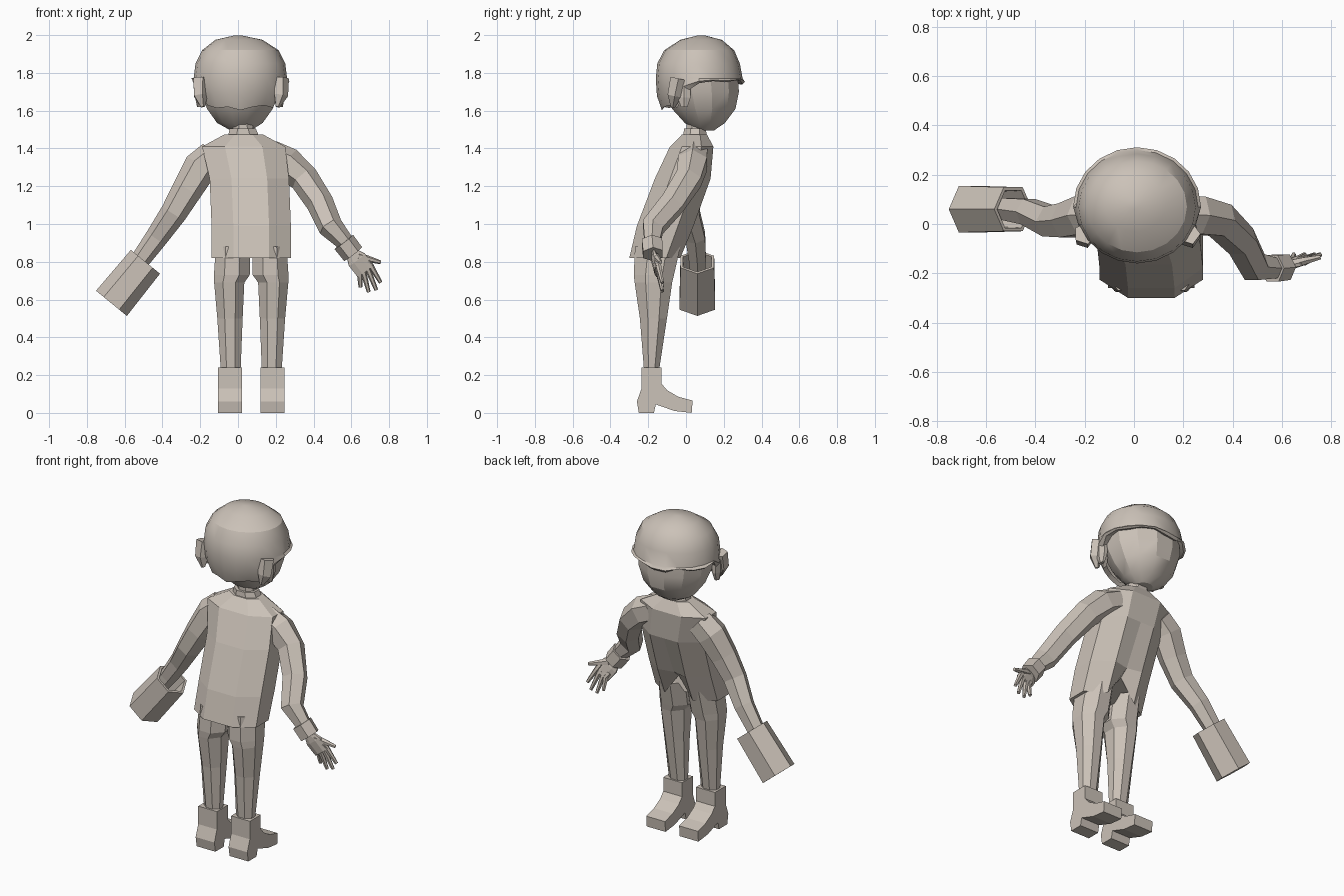
import bpy, bmesh, math, random
from mathutils import Vector

if "Cube" in bpy.data.objects:
    bpy.data.objects.remove(bpy.data.objects["Cube"])

random.seed(3)
clay = bpy.data.materials.new("warm_grey")
clay.diffuse_color = (0.60, 0.54, 0.48, 1)
clay.use_nodes = True
clay.node_tree.nodes["Principled BSDF"].inputs["Base Color"].default_value = clay.diffuse_color


def finish(name, bm, smooth=None):
    bmesh.ops.recalc_face_normals(bm, faces=bm.faces)
    me = bpy.data.meshes.new(name)
    bm.to_mesh(me)
    bm.free()
    me.materials.append(clay)
    ob = bpy.data.objects.new(name, me)
    bpy.context.collection.objects.link(ob)
    if smooth:
        bpy.ops.object.select_all(action='DESELECT')
        ob.select_set(True)
        bpy.context.view_layer.objects.active = ob
        bpy.ops.object.shade_smooth_by_angle(angle=math.radians(smooth))
    return ob


def loft(name, rings, caps=(True, True), smooth=None):
    """Skin a list of equal-length point rings."""
    bm = bmesh.new()
    vs = [[bm.verts.new(p) for p in r] for r in rings]
    n = len(vs[0])
    for a, b in zip(vs, vs[1:]):
        for i in range(n):
            j = (i + 1) % n
            bm.faces.new((a[i], a[j], b[j], b[i]))
    if caps[0]:
        bm.faces.new(vs[0][::-1])
    if caps[1]:
        bm.faces.new(vs[-1])
    return finish(name, bm, smooth)


def circle(n, phase=0.0):
    return [(math.cos(2 * math.pi * i / n + phase),
             math.sin(2 * math.pi * i / n + phase)) for i in range(n)]


def section(shape, z, x0, x1, y0, y1):
    """Fit a unit outline into an x/y range at height z."""
    return [Vector(((x0 + x1) / 2 + u * (x1 - x0) / 2,
                    (y0 + y1) / 2 + v * (y1 - y0) / 2, z)) for u, v in shape]


def tube(name, path, n=6, flat=1.0, phase=0.0):
    """Tube along (x, y, z, radius) points; flat squeezes it front to back."""
    pts = [Vector(p[:3]) for p in path]
    rings = []
    for i, p in enumerate(pts):
        t = (pts[min(i + 1, len(pts) - 1)] - pts[max(i - 1, 0)]).normalized()
        a = t.cross(Vector((0, 1, 0))).normalized()
        b = a.cross(t)
        r = path[i][3]
        rings.append([p + a * (c * r) + b * (s * r * flat)
                      for c, s in circle(n, phase)])
    return loft(name, rings)


# Coat: leaning body with an open notch in the front hem
body = [(-.45, -1), (.45, -1), (1, -.45), (1, .45), (.45, 1),
        (0, 1), (-.45, 1), (-1, .45), (-1, -.45)]
coat_rings = [section(body, *r) for r in (
    (0.82, -.14, .28, -.30, -.03),
    (0.99, -.14, .28, -.26, .04),
    (1.24, -.15, .27, -.165, .13),
    (1.41, -.19, .25, -.085, .145),
    (1.475, -.07, .13, -.02, .11))]
coat_rings[0][5].z += 0.13
coat_rings[1][5].y -= 0.02
loft("coat", coat_rings)

# Neck and collar
octo = circle(8, math.pi / 8)
loft("neck", [section(octo, 1.45, -.03, .09, 0, .10),
              section(octo, 1.56, -.03, .08, .0, .10)])
loft("collar", [section(octo, 1.46, -.06, .12, -.02, .115),
                section(octo, 1.505, -.05, .10, -.015, .11)])

# Legs and boots, mirrored about the body's centre line
MID = 0.07
boot_profile = [(-.235, .24), (-.235, .13), (-.26, .06), (-.25, 0), (-.17, 0),
                (-.16, .045), (-.06, .01), (.03, 0), (.035, .065), (-.04, .085),
                (-.10, .12), (-.13, .155), (-.13, .24)]
for side, m in (("left", 1), ("right", -1)):
    def mx(p):
        return Vector((MID + m * (p[0] - MID), p[1], p[2]))
    legs = [(0.88, -.125, .07, -.28, -.02), (0.73, -.135, .07, -.285, -.055),
            (0.69, -.133, .04, -.28, -.065), (0.50, -.115, .03, -.25, -.095),
            (0.22, -.095, .018, -.225, -.14)]
    loft(side + "_leg", [[mx(p) for p in section(octo, *r)] for r in legs])
    loft(side + "_boot", [[mx((x, y, z)) for y, z in boot_profile]
                          for x in (-.105, .022)])

# Face
round12 = circle(12, math.pi / 12)
loft("face", [section(round12, *r) for r in (
    (1.495, -.04, .07, .04, .15),
    (1.535, -.115, .135, -.01, .21),
    (1.61, -.17, .19, -.08, .268),
    (1.70, -.205, .225, -.12, .287),
    (1.80, -.21, .23, -.13, .28))], smooth=25)

# Ears
for name, x in (("left_ear", -.205), ("right_ear", .225)):
    loft(name, [section(circle(6), *r) for r in (
        (1.62, x - .012, x + .012, -.03, .01),
        (1.67, x - .022, x + .022, -.05, .03),
        (1.74, x - .022, x + .022, -.05, .03))])

# Hair cap: short fringe over the face, longer and jagged at the back
N = 20
round_n = circle(N)
hair = [section(round_n, *r) for r in (
    (1.998, -.02, .02, .06, .10),
    (1.975, -.12, .13, -.03, .19),
    (1.92, -.19, .215, -.115, .255),
    (1.85, -.225, .25, -.152, .285),
    (1.77, -.235, .26, -.16, .30))]
edge, tuck = [], []
for u, v in round_n:
    back = min(1, max(0, (-v - .2) / .25))
    z = 1.755 - .14 * back + random.uniform(-.018, .018)
    k = 1 - .14 * back
    edge.append(Vector((.0125 + .247 * u * k, .07 + .23 * v * k, z)))
    tuck.append(Vector((.0125 + .19 * u, .07 + .18 * v, z + .02)))
mid = [a.lerp(b, .55) + Vector(((a.x - .01) * .05, (a.y - .07) * .05, 0))
       for a, b in zip(hair[-1], edge)]
loft("hair", hair + [mid, edge, tuck], caps=(True, False), smooth=28)

# Side locks beside the ears
for name, x in (("left_lock", -.20), ("right_lock", .225)):
    tube(name, [(x, -.04, 1.77, .045), (x, -.06, 1.68, .04),
                (x * .93, -.07, 1.62, .012)], n=5)

# Arms
tube("right_arm", [(.17, .04, 1.36, .085), (.26, .035, 1.32, .088),
                   (.35, .015, 1.24, .078), (.435, -.07, 1.11, .072),
                   (.49, -.175, .985, .066), (.575, -.18, .895, .045)])
tube("right_cuff", [(.56, -.18, .905, .062), (.61, -.175, .84, .060)])
tube("left_arm", [(-.13, .04, 1.36, .085), (-.20, .035, 1.30, .090),
                  (-.27, .015, 1.18, .080), (-.34, .01, 1.06, .070),
                  (-.43, .05, .93, .060), (-.51, .06, .82, .052),
                  (-.58, .06, .73, .045)])

# Open hand
tube("right_palm", [(.595, -.175, .855, .030), (.63, -.165, .81, .058),
                    (.675, -.15, .75, .056)], n=8, flat=.32, phase=math.pi / 8)
fingers = [((.705, .775), (.755, .69)), ((.69, .755), (.732, .65)),
           ((.665, .74), (.692, .64)), ((.645, .74), (.648, .665))]
for i, (a, b) in enumerate(fingers):
    tube("finger_%d" % (i + 1),
         [(a[0] - .02, -.155, a[1] + .03, .017), (a[0], -.145, a[1], .016),
          (b[0], -.125, b[1], .010)], n=6)
tube("thumb", [(.635, -.165, .83, .022), (.69, -.15, .815, .017),
               (.755, -.135, .797, .010)], n=6)

# Hollow six-sided bag hanging from the left hand
top, end = Vector((-.49, .06, .80)), Vector((-.67, .06, .58))
u = Vector((.77, 0, -.63))


def hexa(c, r):
    return [c + u * (a * r) + Vector((0, b * r * 1.03, 0)) for a, b in circle(6)]


loft("bag", [hexa(end, .106), hexa(top, .10), hexa(top, .085),
             hexa(top.lerp(end, .5), .08)])
